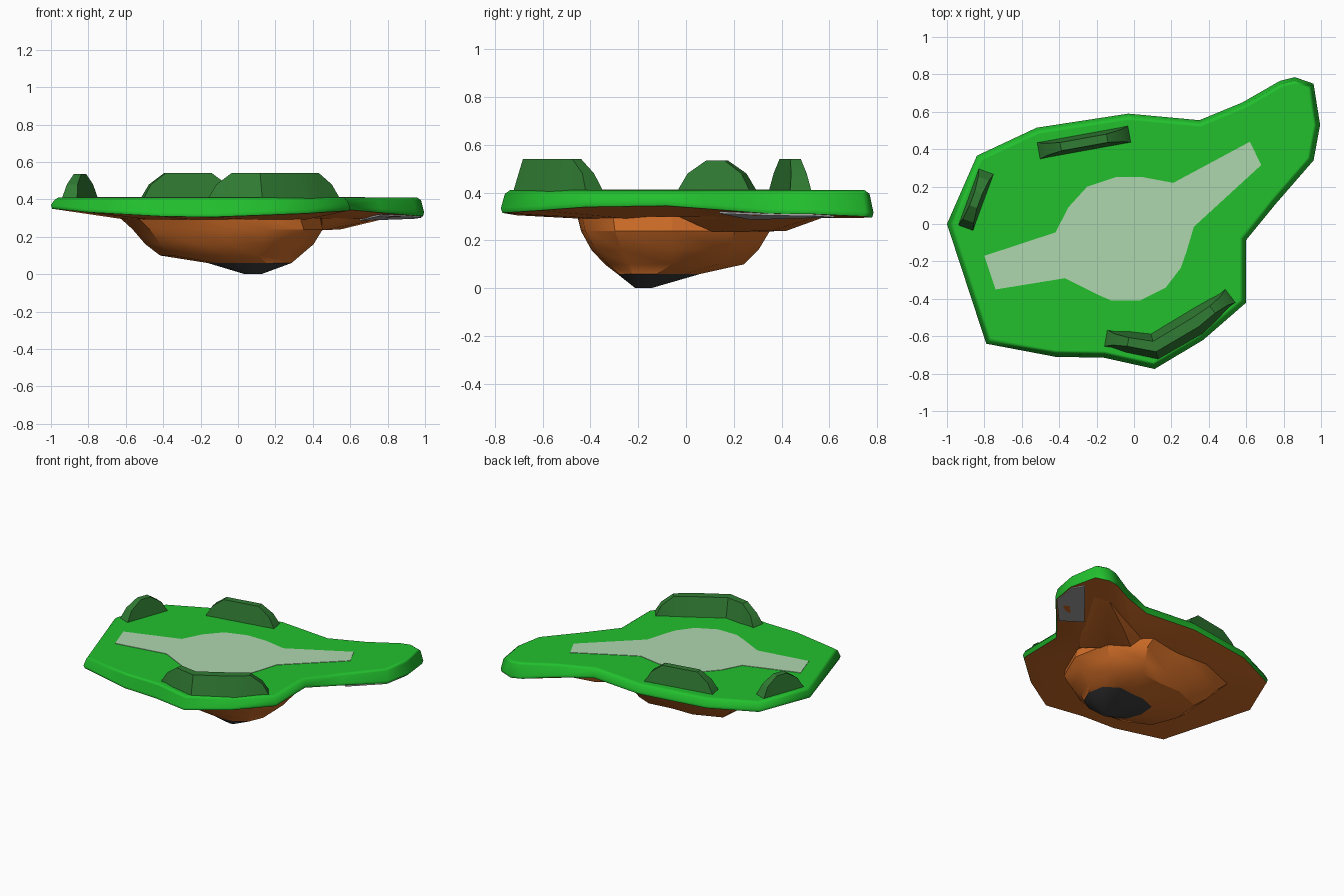
import bpy, bmesh, math
from mathutils import Vector

if "Cube" in bpy.data.objects:
    bpy.data.objects.remove(bpy.data.objects["Cube"])


def material(name, rgb):
    m = bpy.data.materials.new(name)
    m.diffuse_color = (*rgb, 1)
    m.use_nodes = True
    m.node_tree.nodes["Principled BSDF"].inputs["Base Color"].default_value = m.diffuse_color
    return m


GRASS = material("grass green", (0.016, 0.53, 0.027))
HEDGE = material("hedge green", (0.030, 0.20, 0.033))
PATH = material("pale path", (0.43, 0.68, 0.43))
EARTH = material("brown earth", (0.62, 0.15, 0.02))
COAL = material("black rock", (0.048, 0.048, 0.052))
STONE = material("grey stone", (0.40, 0.40, 0.40))


def finish(name, bm, mats, smooth=None, weighted=False):
    bmesh.ops.recalc_face_normals(bm, faces=bm.faces)
    me = bpy.data.meshes.new(name)
    bm.to_mesh(me)
    bm.free()
    ob = bpy.data.objects.new(name, me)
    bpy.context.collection.objects.link(ob)
    for m in mats:
        me.materials.append(m)
    if smooth:
        bpy.ops.object.select_all(action='DESELECT')
        ob.select_set(True)
        bpy.context.view_layer.objects.active = ob
        bpy.ops.object.shade_smooth_by_angle(angle=math.radians(smooth))
    if weighted:
        mod = ob.modifiers.new("weighted_normals", 'WEIGHTED_NORMAL')
        mod.keep_sharp = True
        mod.weight = 100
    return ob


def loft(rings, cap_start=True):
    """Skin equal-length rings of points, capping the ends."""
    bm = bmesh.new()
    vs = [[bm.verts.new(p) for p in r] for r in rings]
    n = len(rings[0])
    for a, b in zip(vs, vs[1:]):
        for i in range(n):
            j = (i + 1) % n
            bm.faces.new((a[i], a[j], b[j], b[i]))
    if cap_start:
        bm.faces.new(vs[0])
    bm.faces.new(vs[-1])
    return bm


def inset(pts, d):
    """Mitred inward offset of a counter-clockwise outline."""
    out = []
    for i, p in enumerate(pts):
        p = Vector(p[:2])
        e1 = (p - Vector(pts[i - 1][:2])).normalized()
        e2 = (Vector(pts[(i + 1) % len(pts)][:2]) - p).normalized()
        n1, n2 = Vector((-e1.y, e1.x)), Vector((-e2.y, e2.x))
        out.append(p + (n1 + n2) * d / (1 + n1.dot(n2)))
    return out


# island rim, counter-clockwise: x, y, height of the lower edge
rim = [(-1, 0, .35), (-.79, -.64, .33), (-.42, -.71, .31), (-.16, -.715, .305),
       (.11, -.775, .315), (.37, -.62, .325), (.6, -.42, .34), (.6, -.085, .345),
       (.76, .11, .33), (.96, .34, .312), (.995, .53, .31), (.96, .75, .30),
       (.86, .785, .295), (.78, .765, .30), (.58, .65, .32), (.35, .555, .34),
       (-.03, .59, .34), (-.52, .515, .34), (-.84, .365, .34)]

# grass slab with a rounded lip, open below
bottom = [(q.x, q.y, p[2]) for q, p in zip(inset(rim, .006), rim)]
outer = [(x, y, z + .02) for x, y, z in rim]
lip = [(q.x, q.y, .395) for q in inset(rim, .016)]
top = [(q.x, q.y, .41) for q in inset(rim, .036)]
finish("grass_slab", loft([bottom, outer, lip, top], False), [GRASS], 60, True)

# shallow earth underside closing the slab
under_low = [(x * .6, y * .6, .292) for x, y, z in rim]
finish("earth_underside", loft([bottom, under_low], False), [EARTH], 30)

# hanging rock: rings scaled from one irregular footprint, dark near the tip
radii = [.54, .56, .50, .40, .46, .58, .53, .50, .42, .40, .44, .50]
foot = [(r * math.cos(i * math.pi / 6), r * math.sin(i * math.pi / 6))
        for i, r in enumerate(radii)]
levels = [(.30, -.10, -.055, 1), (.24, -.06, -.06, .95), (.16, -.05, -.06, .84),
          (.10, -.045, -.06, .70), (.06, .06, -.12, .42), (.0, .08, -.18, .08)]
bm = loft([[(cx + s * x, cy + s * y, z) for x, y in foot] for z, cx, cy, s in levels],
          False)
for f in bm.faces:
    f.material_index = 1 if f.calc_center_median().z < .05 else 0
finish("hanging_rock", bm, [EARTH, COAL], 30)

# rock neck under the arm of the island
bm = bmesh.new()
for p in [(.45, -.03, .30), (.58, .16, .30), (.8, .55, .30), (.74, .6, .305),
          (.5, .45, .305), (.2, .33, .30), (.45, .11, .235), (.26, .28, .235),
          (.44, .42, .24), (.55, .36, .24), (.70, .5, .285)]:
    bm.verts.new(p)
bmesh.ops.convex_hull(bm, input=bm.verts)
finish("rock_neck", bm, [EARTH], 25)


def plate(name, pts, thick, mat):
    finish(name, loft([pts, [(x, y, z + thick) for x, y, z in pts]]), [mat])


# stone patch below the arm edge
plate("stone_patch", [(.95, .345, .304), (.98, .53, .302), (.94, .62, .296),
                      (.65, .27, .286), (.76, .14, .312)], .009, STONE)

# pale path with round clearing on top
path = [(-.80, -.17), (-.74, -.35), (-.37, -.29), (-.2, -.375), (-.12, -.41),
        (.03, -.41), (.17, -.34), (.25, -.235), (.28, -.15), (.32, -.015),
        (.68, .315), (.62, .44), (.21, .22), (.05, .25), (-.1, .25),
        (-.25, .2), (-.35, .09), (-.42, -.045)]
plate("path", [(x, y, .407) for x, y in path], .006, PATH)


def hedge(name, line, width, height=.13, end=1.0, taper=.5):
    """Tapered hedge along a line, with stepped sloping ends."""
    line = [Vector(p) for p in line]
    d0 = (line[1] - line[0]).normalized()
    d1 = (line[-2] - line[-1]).normalized()
    ramp = [(0, .0, end), (.04, .07, end), (.12, height, (1 + end) / 2)]
    st = [(line[0] + d0 * d, h, w) for d, h, w in ramp]
    st += [(p, height, 1) for p in line[1:-1]]
    st += [(line[-1] + d1 * d, h, w) for d, h, w in reversed(ramp)]
    rings = []
    for i, (p, h, w) in enumerate(st):
        t = (st[min(i + 1, len(st) - 1)][0] - st[max(i - 1, 0)][0]).normalized()
        n = Vector((-t.y, t.x)) * width * w / 2
        k = 1 - taper * h / height
        rings.append([(*(p + n), .40), (*(p + n * k), .41 + h),
                      (*(p - n * k), .41 + h), (*(p - n), .40)])
    finish(name, loft(rings), [HEDGE], 25)


# three hedges around the rim
hedge("back_hedge", [(-.51, .392), (-.025, .48)], .09)
hedge("left_hedge", [(-.79, .28), (-.90, -.02)], .085, .125)
hedge("front_hedge", [(-.15, -.61), (.11, -.655), (.33, -.525), (.515, -.385)],
      .145, .13, .62, .6)
